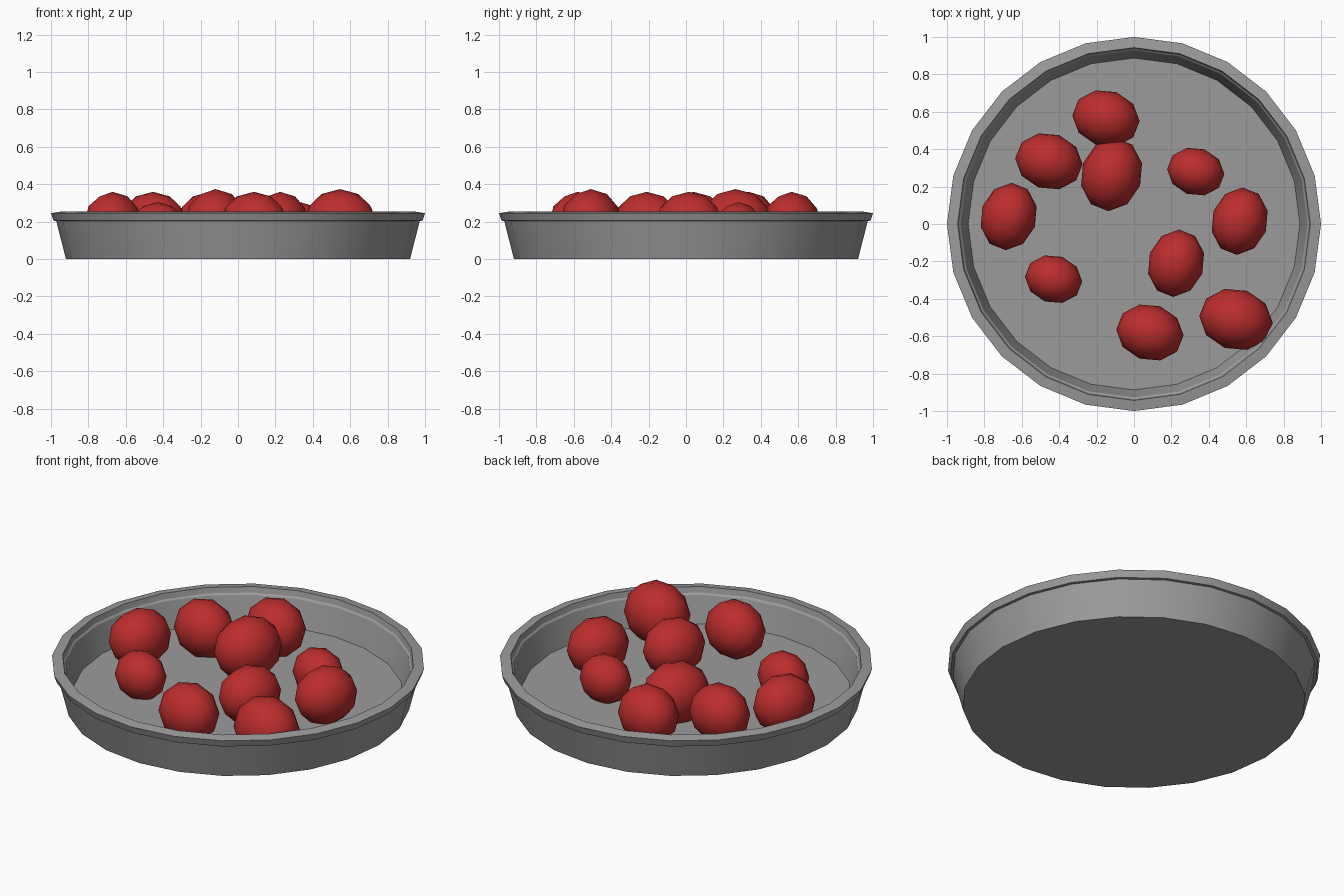
import bpy, bmesh, math
from mathutils import Matrix

if "Cube" in bpy.data.objects:
    bpy.data.objects.remove(bpy.data.objects["Cube"])

SIDES = 24

# Tray: closed profile (radius, height) spun round z
PROFILE = [(0.92, 0), (0.972, 0.203), (0.987, 0.205), (1.0, 0.245),
           (0.943, 0.254), (0.936, 0.222), (0.927, 0.213), (0.887, 0.06)]
bm = bmesh.new()
rings = []
for r, z in PROFILE:
    rings.append([bm.verts.new((r * math.cos(2 * math.pi * i / SIDES),
                                r * math.sin(2 * math.pi * i / SIDES), z))
                  for i in range(SIDES)])
for a, b in zip(rings, rings[1:]):
    for i in range(SIDES):
        j = (i + 1) % SIDES
        bm.faces.new((a[i], a[j], b[j], b[i]))
bm.faces.new(rings[0][::-1])
bm.faces.new(rings[-1])
mesh = bpy.data.meshes.new("tray")
bm.to_mesh(mesh)
bm.free()
dark = bpy.data.materials.new("dark_metal")
dark.diffuse_color = (0.33, 0.33, 0.33, 1)
dark.use_nodes = True
dark.node_tree.nodes["Principled BSDF"].inputs["Base Color"].default_value = dark.diffuse_color
mesh.materials.append(dark)
tray = bpy.data.objects.new("tray", mesh)
bpy.context.collection.objects.link(tray)
bpy.context.view_layer.objects.active = tray
tray.select_set(True)
bpy.ops.object.shade_smooth_by_angle(angle=math.radians(25))

# Berry: one slightly egg-shaped low-poly ball, its tip towards +x
red = bpy.data.materials.new("berry_red")
red.diffuse_color = (0.5, 0.026, 0.026, 1)
red.use_nodes = True
red.node_tree.nodes["Principled BSDF"].inputs["Base Color"].default_value = red.diffuse_color
bm = bmesh.new()
bmesh.ops.create_icosphere(bm, subdivisions=2, radius=1,
                           matrix=Matrix.Rotation(math.radians(18), 4, 'Z'))
for v in bm.verts:
    x, y, z = v.co
    v.co = (0.18 * x, 0.152 * (y - 0.1 * x), 0.163 * z)
for f in bm.faces:
    f.smooth = True
berry_mesh = bpy.data.meshes.new("berry")
bm.to_mesh(berry_mesh)
bm.free()
berry_mesh.materials.append(red)

# Placement: x, y, z, scale, turn in degrees
BERRIES = [(-0.15, 0.565, 0.196, 1, 0), (-0.455, 0.335, 0.196, 1, 0),
           (0.085, -0.58, 0.196, 1, 0), (0.545, -0.51, 0.196, 1.09, 0),
           (0.33, 0.28, 0.165, 0.85, 0), (-0.43, -0.295, 0.165, 0.85, 0),
           (-0.67, 0.04, 0.196, 1, -90), (0.565, 0.015, 0.196, 1, -90),
           (0.225, -0.21, 0.196, 1, -90), (-0.12, 0.265, 0.196, 1.09, -90)]
for n, (x, y, z, s, turn) in enumerate(BERRIES, 1):
    berry = bpy.data.objects.new(f"berry_{n}", berry_mesh)
    berry.location = (x, y, z)
    berry.scale = (s, s, s)
    berry.rotation_euler = (0, 0, math.radians(turn))
    bpy.context.collection.objects.link(berry)
